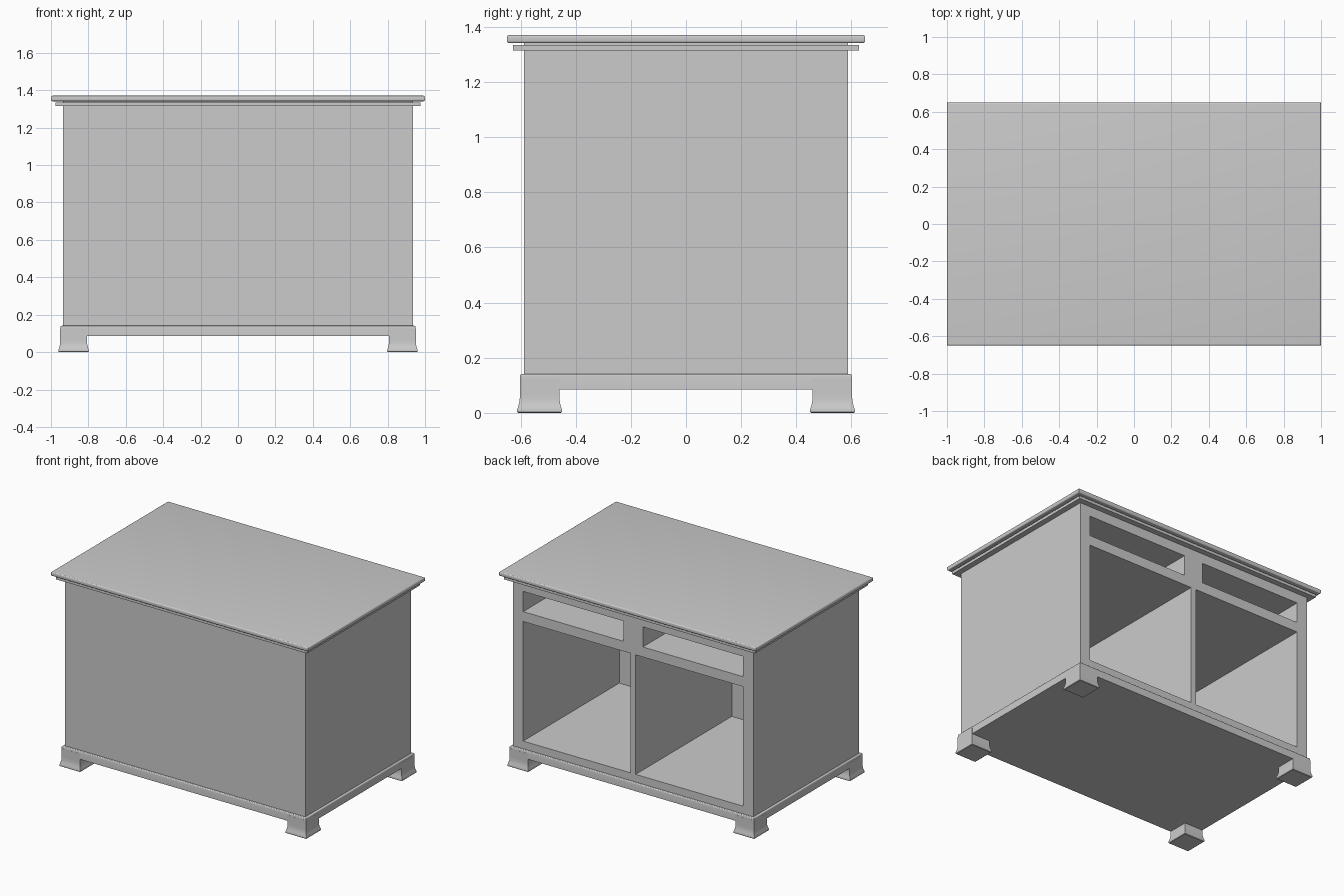
import bpy
import bmesh

if "Cube" in bpy.data.objects:
    bpy.data.objects.remove(bpy.data.objects["Cube"])


def activate(ob):
    bpy.ops.object.select_all(action='DESELECT')
    ob.select_set(True)
    bpy.context.view_layer.objects.active = ob


def add_box(bm, lo, hi):
    verts = bmesh.ops.create_cube(bm, size=1)['verts']
    for v in verts:
        for i in range(3):
            v.co[i] = lo[i] if v.co[i] < 0 else hi[i]


def make_object(name, bm):
    bmesh.ops.recalc_face_normals(bm, faces=bm.faces)
    me = bpy.data.meshes.new(name)
    bm.to_mesh(me)
    bm.free()
    ob = bpy.data.objects.new(name, me)
    bpy.context.collection.objects.link(ob)
    return ob


def boxes(name, items):
    bm = bmesh.new()
    for lo, hi in items:
        add_box(bm, lo, hi)
    return make_object(name, bm)


def slab(name, hx, hy, z0, z1):
    return boxes(name, [((-hx, -hy, z0), (hx, hy, z1))])


def round_edges(ob, width, test):
    # round only the edges whose midpoint passes the test
    bm = bmesh.new()
    bm.from_mesh(ob.data)
    edges = [e for e in bm.edges
             if test((e.verts[0].co + e.verts[1].co) / 2, e)]
    bmesh.ops.bevel(bm, geom=edges, offset=width, segments=4,
                    profile=0.5, affect='EDGES')
    bm.to_mesh(ob.data)
    bm.free()
    smooth(ob)


def smooth(ob):
    activate(ob)
    bpy.ops.object.shade_smooth_by_angle(angle=0.6)


def is_level(e):
    return abs(e.verts[0].co.z - e.verts[1].co.z) < 1e-5


# Cabinet body with four compartments open at the back
body = slab("cabinet_body", 0.935, 0.587, 0.13, 1.342)
FRONT, BACK = -0.48, 0.7
pockets = []
for s in (-1, 1):
    for inner, z0, z1 in ((0.02, 0.195, 1.035), (0.075, 1.105, 1.247)):
        xs = sorted((s * inner, s * 0.855))
        pockets.append(((xs[0], FRONT, z0), (xs[1], BACK, z1)))
cutter = boxes("compartment_cutter", pockets)
cutter.hide_render = True
mod = body.modifiers.new("compartments", 'BOOLEAN')
mod.operation = 'DIFFERENCE'
mod.solver = 'EXACT'
mod.object = cutter
activate(body)
bpy.ops.object.modifier_apply(modifier=mod.name)
bpy.data.objects.remove(cutter, do_unlink=True)

# Counter top with rounded rim, and flat moulding beneath it
top = slab("counter_top", 1.0, 0.65, 1.341, 1.371)
round_edges(top, 0.009, lambda c, e: is_level(e))
slab("top_moulding", 0.975, 0.627, 1.315, 1.335)

# Base rail with softened upper edge
rail = slab("base_rail", 0.95, 0.602, 0.085, 0.141)
round_edges(rail, 0.008, lambda c, e: is_level(e) and c.z > 0.12)

# Flared bracket feet: square rings lofted along a profile (flare, height)
PROFILE = [(0.006, 0.0), (0.0095, 0.003), (0.010, 0.010), (0.007, 0.020),
           (0.003, 0.033), (0.0005, 0.048), (0.0, 0.065), (0.0, 0.125)]
HALF = 0.0715
for sx, side in ((-1, "left"), (1, "right")):
    for sy, end in ((-1, "front"), (1, "back")):
        cx, cy = sx * (0.9505 - HALF), sy * (0.6025 - HALF)
        bm = bmesh.new()
        rings = []
        for flare, z in PROFILE:
            r = HALF + flare
            rings.append([bm.verts.new((cx + a * r, cy + b * r, z))
                          for a, b in ((-1, -1), (1, -1), (1, 1), (-1, 1))])
        for low, high in zip(rings, rings[1:]):
            for i in range(4):
                j = (i + 1) % 4
                bm.faces.new((low[i], low[j], high[j], high[i]))
        bm.faces.new(rings[0][::-1])
        bm.faces.new(rings[-1])
        smooth(make_object(f"foot_{end}_{side}", bm))
